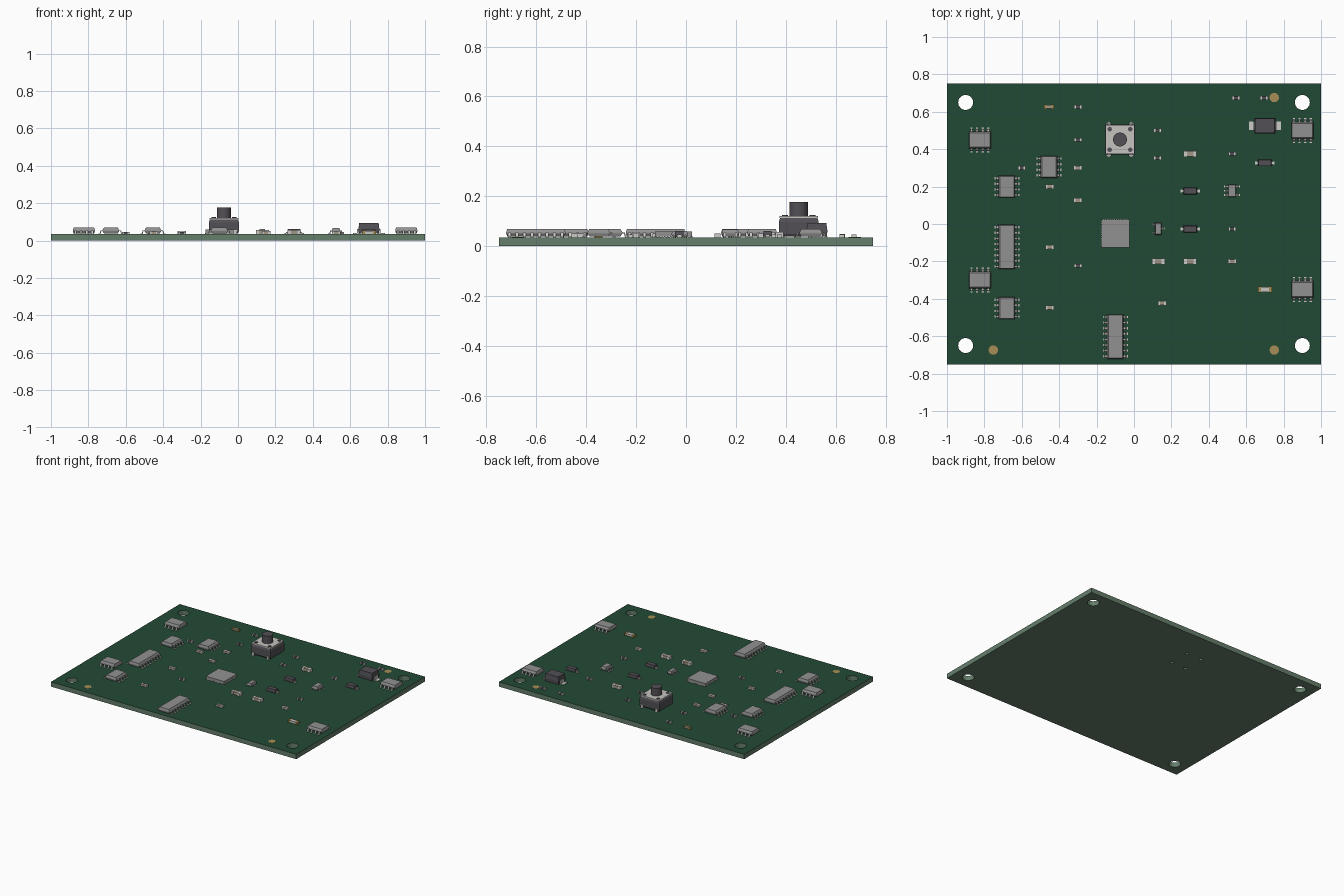
import bpy, bmesh, math
from mathutils import Matrix

if "Cube" in bpy.data.objects:
    bpy.data.objects.remove(bpy.data.objects["Cube"])

COL = {
    "mask_green": (0.016, 0.068, 0.035), "board_core": (0.13, 0.21, 0.145),
    "package_grey": (0.29, 0.285, 0.285), "dark_plastic": (0.085, 0.08, 0.092),
    "lead_metal": (0.60, 0.60, 0.58), "cover_steel": (0.56, 0.55, 0.53),
    "gold_pad": (0.38, 0.27, 0.09), "ceramic_tan": (0.36, 0.31, 0.25),
}
NAMES = list(COL)
MATS = []
for n, c in COL.items():
    m = bpy.data.materials.new(n)
    m.diffuse_color = (*c, 1)
    m.use_nodes = True
    m.node_tree.nodes["Principled BSDF"].inputs["Base Color"].default_value = m.diffuse_color
    MATS.append(m)
TOP = 0.035  # board thickness


def prism(bm, rings, mat):
    """Loft closed rings of points, capped at both ends."""
    loops = [[bm.verts.new(p) for p in r] for r in rings]
    fs = [bm.faces.new(loops[0][::-1]), bm.faces.new(loops[-1])]
    for a, b in zip(loops, loops[1:]):
        for i in range(len(a)):
            j = (i + 1) % len(a)
            fs.append(bm.faces.new((a[i], a[j], b[j], b[i])))
    for f in fs:
        f.material_index = NAMES.index(mat)


def rect(x, y, hx, hy, z):
    return [(x - hx, y - hy, z), (x + hx, y - hy, z), (x + hx, y + hy, z), (x - hx, y + hy, z)]


def box(bm, x, y, hx, hy, z0, z1, mat):
    prism(bm, [rect(x, y, hx, hy, z0), rect(x, y, hx, hy, z1)], mat)


def disc(bm, x, y, r, z0, z1, mat, n=24):
    ring = [(x + r * math.cos(2 * math.pi * i / n), y + r * math.sin(2 * math.pi * i / n)) for i in range(n)]
    prism(bm, [[(*p, z0) for p in ring], [(*p, z1) for p in ring]], mat)


def finish(bm, name):
    bmesh.ops.recalc_face_normals(bm, faces=bm.faces)
    me = bpy.data.meshes.new(name)
    bm.to_mesh(me)
    bm.free()
    for m in MATS:
        me.materials.append(m)
    return me


def place(me, name, spots, angle=0.0):
    for i, (x, y) in enumerate(spots):
        o = bpy.data.objects.new(f"{name}_{i + 1}", me)
        o.location = (x, y, TOP)
        o.rotation_euler = (0, 0, angle)
        bpy.context.collection.objects.link(o)


# Circuit board: outline curve with mounting and switch pin holes
SW = (-0.075, 0.452)
cu = bpy.data.curves.new("board_outline", 'CURVE')
cu.dimensions = '2D'
cu.fill_mode = 'BOTH'
cu.extrude = TOP / 2


def spline(pts):
    s = cu.splines.new('POLY')
    s.points.add(len(pts) - 1)
    for p, q in zip(s.points, pts):
        p.co = (q[0], q[1], 0, 1)
    s.use_cyclic_u = True


def circle(x, y, r, n):
    spline([(x + r * math.cos(2 * math.pi * i / n), y + r * math.sin(2 * math.pi * i / n)) for i in range(n)])


spline(rect(0, 0, 1, 0.75, 0))
for sx in (-1, 1):
    for sy in (-1, 1):
        circle(sx * 0.9, sy * 0.65, 0.04, 32)
        circle(SW[0] + sx * 0.06, SW[1] + sy * 0.08, 0.012, 16)
tmp = bpy.data.objects.new("board_outline", cu)
bpy.context.collection.objects.link(tmp)
bpy.context.view_layer.update()
flat = bpy.data.meshes.new_from_object(tmp.evaluated_get(bpy.context.evaluated_depsgraph_get()))
bpy.data.objects.remove(tmp)
bm = bmesh.new()
bm.from_mesh(flat)
bmesh.ops.remove_doubles(bm, verts=bm.verts, dist=1e-5)
bmesh.ops.translate(bm, verts=bm.verts, vec=(0, 0, TOP / 2 - TOP))
for f in bm.faces:
    f.smooth = False
    f.material_index = 0 if all(v.co.z > -0.001 for v in f.verts) else 1
place(finish(bm, "circuit_board"), "circuit_board", [(0, 0)])


# Gull-wing packages: bevelled body with bent leads on both sides
def gullwing(name, left, right, length, hw, span, h, pitch=0.030, lw=0.006):
    bm = bmesh.new()
    hl, mid = length / 2, h * 0.52
    ins = hw * 0.17
    prism(bm, [rect(0, 0, hw - ins, hl - 0.004, 0.004), rect(0, 0, hw, hl, mid - 0.002),
               rect(0, 0, hw, hl, mid + 0.002), rect(0, 0, hw - ins, hl - 0.004, h)], "package_grey")
    d = span - hw
    a, b, t = hw + d * 0.35, hw + d * 0.55, 0.004
    prof = [(hw - 0.003, mid + t / 2), (a + t / 2, mid + t / 2), (b + t / 2, t), (span, t),
            (span, 0), (b - t / 2, 0), (a - t / 2, mid - t / 2), (hw - 0.003, mid - t / 2)]
    for s, ys in ((-1, left), (1, right)):
        for k in ys:
            prism(bm, [[(s * x, k * pitch + e, z) for x, z in prof] for e in (-lw, lw)], "lead_metal")
    return finish(bm, name)


row = lambda n: [i - (n - 1) / 2 for i in range(n)]
so8 = gullwing("eight_pin_chip", row(4), row(4), 0.118, 0.045, 0.067, 0.034)
so16 = gullwing("sixteen_pin_chip", row(8), row(8), 0.238, 0.045, 0.067, 0.034)
place(so8, "eight_pin_chip", [(-0.68, 0.20), (-0.455, 0.305), (-0.68, -0.45)])
place(so8, "turned_eight_pin_chip", [(-0.824, 0.45), (-0.824, -0.30), (0.90, 0.50), (0.90, -0.35)], math.pi / 2)
place(so16, "sixteen_pin_chip", [(-0.68, -0.122), (-0.10, -0.602)])
place(gullwing("regulator", row(3), [-1, 1], 0.068, 0.022, 0.042, 0.032, 0.023, 0.005),
      "regulator", [(0.524, 0.178)])
place(gullwing("transistor", [-1, 1], [0], 0.066, 0.017, 0.032, 0.026, 0.022, 0.005),
      "transistor", [(0.13, -0.025)])

# Square leadless processor with edge contacts
bm = bmesh.new()
box(bm, 0, 0, 0.075, 0.075, 0.001, 0.024, "package_grey")
for k in row(12):
    for s in (-1, 1):
        box(bm, s * 0.0725, k * 0.0115, 0.0035, 0.003, 0, 0.005, "lead_metal")
        box(bm, k * 0.0115, s * 0.0725, 0.003, 0.0035, 0, 0.005, "lead_metal")
place(finish(bm, "processor"), "processor", [(-0.10, -0.05)])

# Push button: body, steel cover, corner rivets, cap and legs
bm = bmesh.new()
prism(bm, [rect(0, 0, 0.073, 0.073, 0.003), rect(0, 0, 0.08, 0.08, 0.014), rect(0, 0, 0.08, 0.08, 0.062),
           rect(0, 0, 0.074, 0.074, 0.080)], "dark_plastic")
box(bm, 0, 0, 0.077, 0.077, 0.078, 0.086, "cover_steel")
disc(bm, 0, 0, 0.037, 0.080, 0.142, "dark_plastic", 32)
for sx in (-1, 1):
    for sy in (-1, 1):
        disc(bm, sx * 0.055, sy * 0.055, 0.012, 0.08, 0.090, "dark_plastic", 16)
        box(bm, sx * 0.06, sy * 0.083, 0.010, 0.004, -0.015, 0.022, "lead_metal")
place(finish(bm, "push_button"), "push_button", [SW])


# Two-terminal chips: body with wrapped metal ends
def chip(name, length, width, h, mat, cap=0.25, endmat="lead_metal"):
    bm = bmesh.new()
    c = length * cap
    box(bm, 0, 0, length / 2 - c, width / 2 - 0.001, 0.001, h - 0.001, mat)
    for s in (-1, 1):
        box(bm, s * (length - c) / 2, 0, c / 2, width / 2, 0, h, endmat)
    return finish(bm, name)


place(chip("small_resistor", 0.042, 0.020, 0.012, "dark_plastic"), "small_resistor",
      [(-0.30, 0.626), (-0.30, 0.45), (-0.60, 0.30), (-0.30, -0.223), (0.125, 0.50), (0.125, 0.353),
       (0.525, 0.375), (0.545, 0.674), (0.695, 0.674), (0.525, -0.027)])
place(chip("small_capacitor", 0.046, 0.024, 0.015, "ceramic_tan"), "small_capacitor",
      [(-0.30, 0.30), (-0.30, 0.127), (-0.45, -0.123), (-0.45, -0.447), (-0.45, 0.20),
       (0.525, -0.20), (0.15, -0.423)])
place(chip("large_capacitor", 0.070, 0.032, 0.022, "ceramic_tan"), "large_capacitor",
      [(0.13, -0.20), (0.30, -0.20), (0.30, 0.375)])
place(chip("indicator_lamp", 0.052, 0.022, 0.014, "ceramic_tan", 0.25, "gold_pad"), "indicator_lamp",
      [(-0.455, 0.627)])
place(chip("large_indicator_lamp", 0.075, 0.030, 0.018, "cover_steel", 0.22, "gold_pad"),
      "large_indicator_lamp", [(0.70, -0.35)])


# Diodes: moulded dark bodies with metal tabs
def diode(name, hx, hy, h, tab, tw):
    bm = bmesh.new()
    prism(bm, [rect(0, 0, hx * 0.96, hy * 0.95, 0.003), rect(0, 0, hx, hy, h * 0.45),
               rect(0, 0, hx * 0.93, hy * 0.9, h)], "dark_plastic")
    for s in (-1, 1):
        box(bm, s * (hx + tab) / 2, 0, (tab - hx) / 2 + hx * 0.15, tw, 0, 0.005, "lead_metal")
        box(bm, s * (hx + 0.003), 0, 0.004, tw, 0, h * 0.45, "lead_metal")
    return finish(bm, name)


place(diode("small_diode", 0.036, 0.018, 0.026, 0.047, 0.008), "small_diode",
      [(0.70, 0.327), (0.30, 0.177), (0.30, -0.027)])
place(diode("power_diode", 0.056, 0.042, 0.058, 0.077, 0.022), "power_diode", [(0.70, 0.525)])

# Round gold alignment pads
bm = bmesh.new()
disc(bm, 0, 0, 0.025, -0.001, 0.001, "gold_pad", 32)
place(finish(bm, "alignment_pad"), "alignment_pad", [(-0.752, -0.674), (0.75, -0.674), (0.75, 0.676)])
